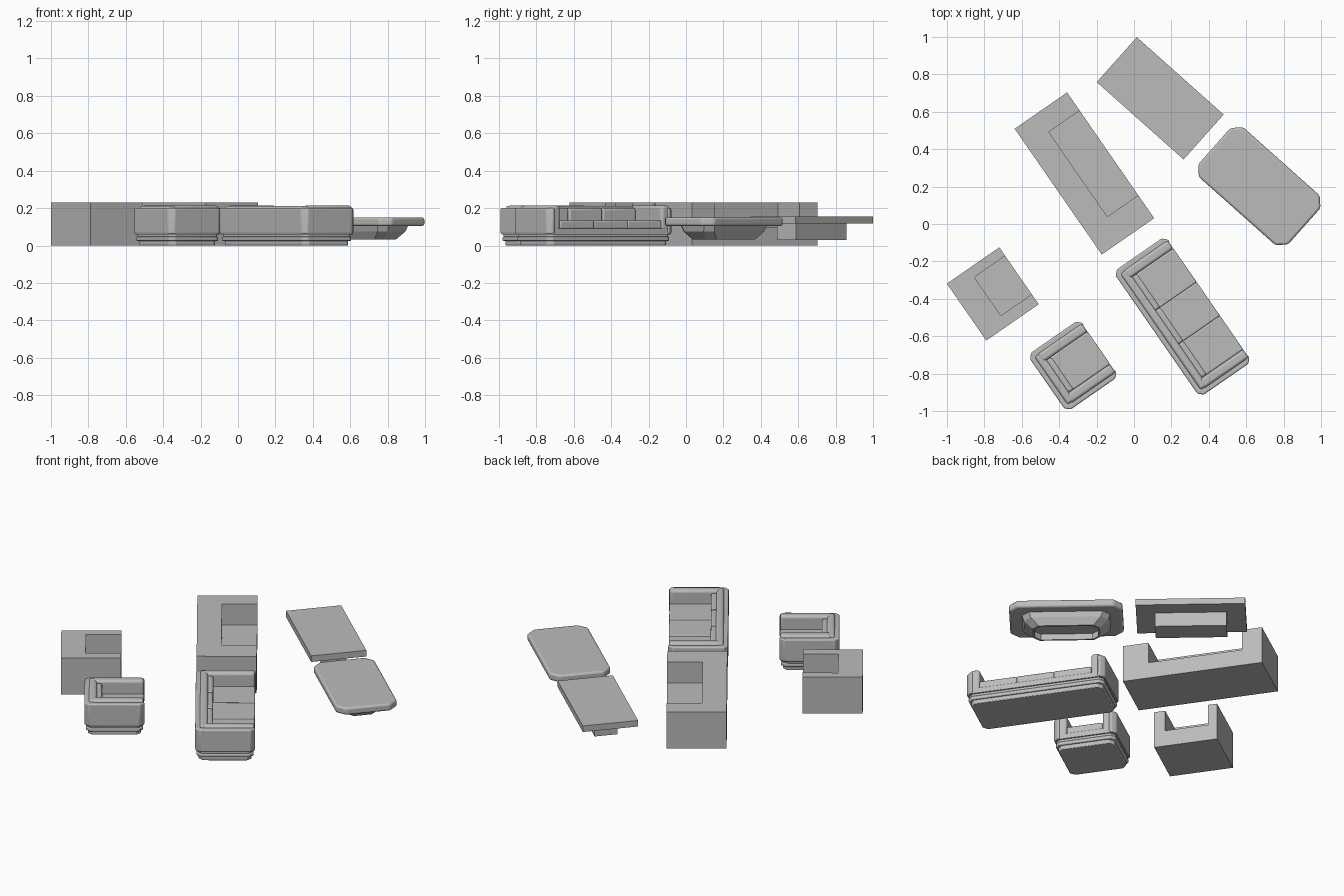
import bpy, bmesh, math
from mathutils import Matrix

if "Cube" in bpy.data.objects:
    bpy.data.objects.remove(bpy.data.objects["Cube"])

grey = bpy.data.materials.new("plain grey")
grey.diffuse_color = (0.5, 0.5, 0.5, 1)
grey.use_nodes = True
grey.node_tree.nodes["Principled BSDF"].inputs["Base Color"].default_value = grey.diffuse_color

SEAT_ROT = math.radians(34.7)    # all seating faces this way
TABLE_ROT = math.radians(-41.7)  # long side of the tables


def finish(name, bm, place, bevel=0, segments=3):
    bmesh.ops.recalc_face_normals(bm, faces=bm.faces)
    me = bpy.data.meshes.new(name)
    bm.to_mesh(me)
    bm.free()
    me.materials.append(grey)
    ob = bpy.data.objects.new(name, me)
    bpy.context.collection.objects.link(ob)
    x, y, rot = place
    ob.matrix_world = Matrix.Translation((x, y, 0)) @ Matrix.Rotation(rot, 4, 'Z')
    if bevel:
        m = ob.modifiers.new("Bevel", 'BEVEL')
        m.width, m.segments = bevel, segments
        m.limit_method = 'ANGLE'
        bpy.ops.object.select_all(action='DESELECT')
        ob.select_set(True)
        bpy.context.view_layer.objects.active = ob
        bpy.ops.object.shade_smooth_by_angle(angle=math.radians(35))
    return ob


def prism(name, pts, z0, z1, place, bevel=0, segments=3):
    bm = bmesh.new()
    f = bm.faces.new([bm.verts.new((x, y, z0)) for x, y in pts])
    r = bmesh.ops.extrude_face_region(bm, geom=[f])
    for v in r["geom"]:
        if isinstance(v, bmesh.types.BMVert):
            v.co.z = z1
    if not any(len(g.verts) == len(pts) and g.calc_center_median().z < z0 + 1e-5 for g in bm.faces):
        bm.faces.new([v for v in f.verts])
    return finish(name, bm, place, bevel, segments)


def rect(x0, x1, y0, y1):
    return [(x0, y0), (x1, y0), (x1, y1), (x0, y1)]


def octagon(hx, hy, c):
    return [(hx - c, -hy), (hx, -hy + c), (hx, hy - c), (hx - c, hy),
            (-hx + c, hy), (-hx, hy - c), (-hx, -hy + c), (-hx + c, -hy)]


def u_shape(hx, hy, back, arm_lo, arm_hi, c=0):
    # back along -x, open towards +x
    outer = [(hx, hy)]
    outer += [(-hx + c, hy), (-hx, hy - c)] if c else [(-hx, hy)]
    outer += [(-hx, -hy + c), (-hx + c, -hy)] if c else [(-hx, -hy)]
    if c:
        outer = [(hx, hy - c), (hx - c, hy)] + outer[1:] + [(hx - c, -hy), (hx, -hy + c)]
    else:
        outer += [(hx, -hy)]
    return outer + [(hx, -hy + arm_lo), (-hx + back, -hy + arm_lo),
                    (-hx + back, hy - arm_hi), (hx, hy - arm_hi)]


# Simple block seating
def block_seat(name, place, length, arm_lo, arm_hi):
    hx, hy = 0.1705, length / 2
    prism(name + "_back_and_arms", u_shape(hx, hy, 0.14, arm_lo, arm_hi), 0, 0.23, place)
    prism(name + "_seat", rect(-hx + 0.14, hx, -hy + arm_lo, hy - arm_hi), 0, 0.10, place)


block_seat("block_sofa", (-0.265, 0.27, SEAT_ROT), 0.818, 0.15, 0.118)
block_seat("block_armchair", (-0.755, -0.374, SEAT_ROT), 0.37, 0.065, 0.055)


# Upholstered seating
def soft_seat(name, place, length, cushions):
    hx, hy = 0.17, length / 2
    # stepped plinth
    prism(name + "_foot", octagon(hx - 0.02, hy - 0.02, 0.025), 0, 0.03, place, 0.004, 2)
    prism(name + "_lower_band", octagon(hx - 0.008, hy - 0.008, 0.025), 0.025, 0.047, place, 0.006)
    prism(name + "_upper_band", octagon(hx - 0.012, hy - 0.012, 0.025), 0.045, 0.065, place, 0.006)
    # body and outer shell
    prism(name + "_body", octagon(hx - 0.004, hy - 0.004, 0.025), 0.06, 0.092, place)
    prism(name + "_shell", u_shape(hx, hy, 0.05, 0.04, 0.04, 0.025), 0.062, 0.20, place, 0.01)
    # padded arms and back roll
    arm = 0.08
    for side, label in ((1, "left"), (-1, "right")):
        ys = sorted((side * (hy - arm), side * (hy - 0.026)))
        prism(name + "_" + label + "_arm_pad", rect(-hx + 0.045, hx - 0.004, *ys),
              0.08, 0.214, place, 0.016, 4)
    prism(name + "_back_roll", rect(-hx + 0.026, -hx + 0.07, -hy + 0.03, hy - 0.03),
          0.08, 0.212, place, 0.014, 4)
    # cushions
    step = (length - 2 * arm) / cushions
    for i in range(cushions):
        y0 = -hy + arm + i * step
        prism(f"{name}_back_cushion_{i + 1}", rect(-hx + 0.06, -hx + 0.10, y0, y0 + step),
              0.09, 0.20, place, 0.012)
        prism(f"{name}_seat_cushion_{i + 1}", rect(-hx + 0.09, hx - 0.003, y0, y0 + step),
              0.09, 0.133, place, 0.007)


soft_seat("soft_sofa", (0.26, -0.495, SEAT_ROT), 0.815, 3)
soft_seat("soft_armchair", (-0.325, -0.757, SEAT_ROT), 0.37, 1)

# Simple block table
block = (0.14, 0.672, TABLE_ROT)
prism("block_table_top", rect(-0.311, 0.311, -0.161, 0.161), 0.117, 0.155, block)
prism("block_table_base", rect(-0.203, 0.203, -0.067, 0.067), 0.03, 0.117, block)

# Detailed table: chamfered rounded top
table = (0.67, 0.202, TABLE_ROT)
prism("table_top", octagon(0.322, 0.178, 0.048), 0.105, 0.15, table, 0.012, 3)

# Flared hollow base under the table top
bm = bmesh.new()
rings = []
for hx, hy, c, z in ((0.25, 0.12, 0.04, 0.107), (0.24, 0.11, 0.04, 0.075),
                     (0.19, 0.085, 0.035, 0.033), (0.18, 0.075, 0.033, 0.033),
                     (0.18, 0.075, 0.033, 0.07)):
    rings.append([bm.verts.new((x, y, z)) for x, y in octagon(hx, hy, c)])
for a, b in zip(rings, rings[1:]):
    for i in range(8):
        j = (i + 1) % 8
        bm.faces.new((a[i], a[j], b[j], b[i]))
bm.faces.new(rings[0])
bm.faces.new(rings[-1])
finish("table_base", bm, table)
